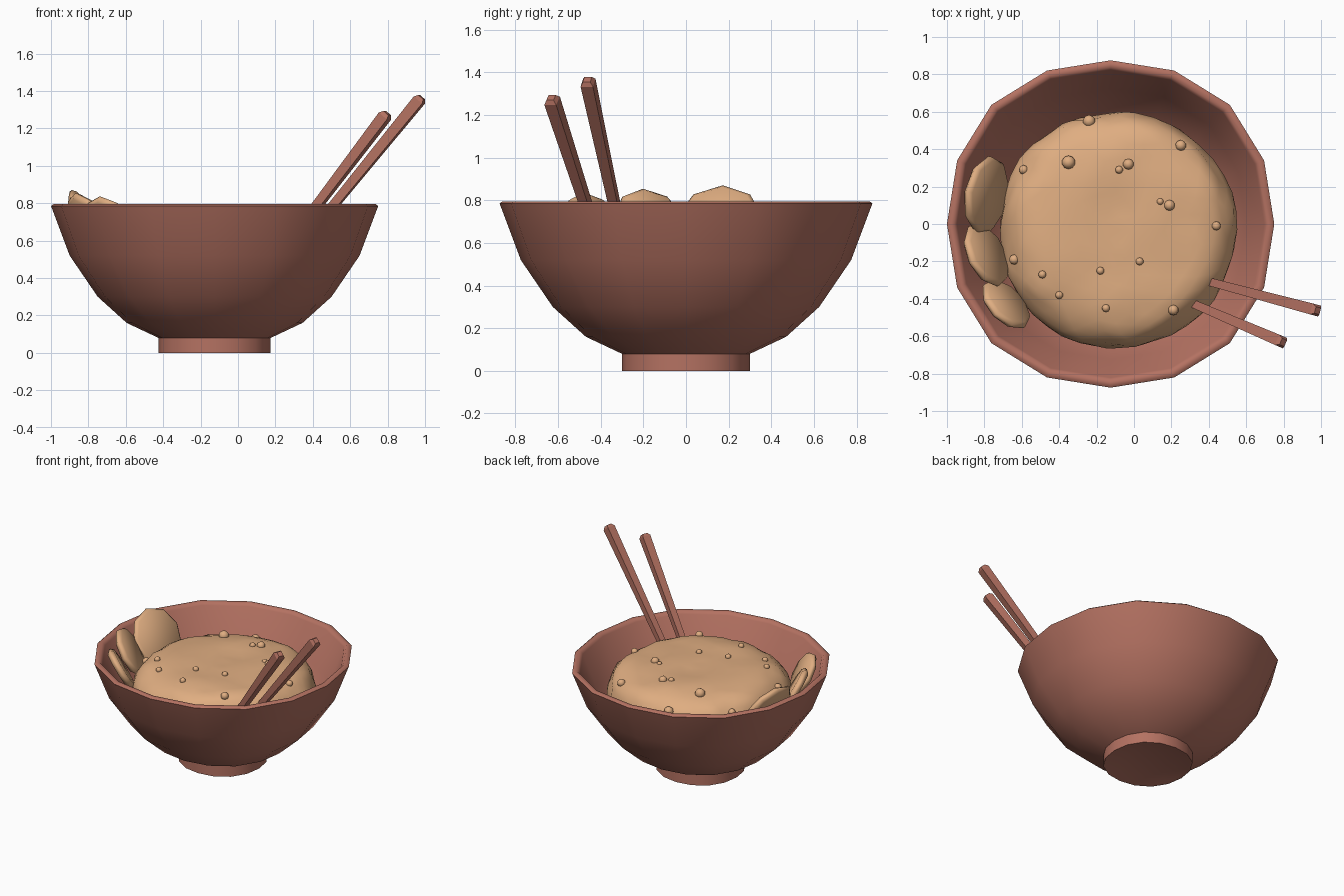
import bpy, bmesh, math
from mathutils import Vector, noise
from mathutils.bvhtree import BVHTree

if "Cube" in bpy.data.objects:
    bpy.data.objects.remove(bpy.data.objects["Cube"])

CX = -0.125  # bowl axis


def material(name, rgb):
    m = bpy.data.materials.new(name)
    m.diffuse_color = (*rgb, 1)
    m.use_nodes = True
    m.node_tree.nodes["Principled BSDF"].inputs["Base Color"].default_value = m.diffuse_color
    return m


CLAY = material("clay", (0.46, 0.168, 0.122))
FOOD = material("food", (0.74, 0.42, 0.22))


def finish(bm, name, mat, angle=40, loc=(0, 0, 0)):
    bmesh.ops.recalc_face_normals(bm, faces=bm.faces[:])
    me = bpy.data.meshes.new(name)
    bm.to_mesh(me)
    bm.free()
    me.materials.append(mat)
    me.shade_smooth()
    me.set_sharp_from_angle(angle=math.radians(angle))
    ob = bpy.data.objects.new(name, me)
    ob.location = loc
    bpy.context.collection.objects.link(ob)
    return ob


# bowl: one closed lathe profile, slightly squarish in plan
profile = [(0.20, 0.025), (0.28, 0.003), (0.30, 0.0), (0.30, 0.08), (0.47, 0.16),
           (0.625, 0.30), (0.775, 0.52), (0.868, 0.768), (0.875, 0.785), (0.862, 0.795),
           (0.838, 0.795), (0.822, 0.775), (0.725, 0.53), (0.58, 0.32), (0.43, 0.20), (0.25, 0.13)]
SIDES = 16
bm = bmesh.new()
rings = []
for r, z in profile:
    ring = []
    for i in range(SIDES):
        t = math.tau * i / SIDES
        k = r * (1 + 0.03 * math.sin(2 * t) ** 2)
        ring.append(bm.verts.new((k * math.cos(t), k * math.sin(t), z)))
    rings.append(ring)
for a, b in zip(rings, rings[1:]):
    for i in range(SIDES):
        j = (i + 1) % SIDES
        bm.faces.new((a[i], a[j], b[j], b[i]))
bm.faces.new(rings[0])
bm.faces.new(rings[-1])
finish(bm, "bowl", CLAY, 60, (CX, 0, 0))

# food mound: broad, flat-topped lumpy dome
bm = bmesh.new()
bmesh.ops.create_icosphere(bm, subdivisions=4, radius=1)
for v in bm.verts:
    d = v.co.copy()
    rho = min(1, math.hypot(d.x, d.y))
    h = math.sqrt(max(0, 1 - rho ** 6)) * (0.215 if d.z > 0 else 0.2)
    lump = noise.noise(d * 2.6 + Vector((3, 1, 7)))
    fine = noise.noise(d * 7)
    s = 0.635 * (1 + 0.03 * lump + 0.02 * fine)
    v.co = (-0.09 + d.x * s, -0.03 + d.y * s,
            0.545 + math.copysign(h, d.z) + 0.012 * lump + 0.01 * fine)
tree = BVHTree.FromBMesh(bm)
finish(bm, "food_mound", FOOD, 60)

# small round grains resting on the mound
grains = [(-0.24, 0.55, 0.033), (-0.35, 0.33, 0.036), (-0.59, 0.29, 0.025), (-0.03, 0.32, 0.029),
          (-0.08, 0.29, 0.021), (0.25, 0.42, 0.029), (0.14, 0.12, 0.018), (0.19, 0.10, 0.029),
          (0.44, -0.01, 0.024), (0.03, -0.20, 0.021), (-0.18, -0.25, 0.021), (-0.15, -0.45, 0.021),
          (0.21, -0.46, 0.028), (-0.40, -0.38, 0.021), (-0.49, -0.27, 0.021), (-0.64, -0.19, 0.027)]
for x, y, r in grains:
    hit = tree.ray_cast(Vector((x, y, 2)), Vector((0, 0, -1)))[0]
    z = hit.z if hit else 0.6
    bm = bmesh.new()
    bmesh.ops.create_icosphere(bm, subdivisions=2, radius=r)
    finish(bm, "grain", FOOD, 60, (x, y, min(z + r * 0.2, 0.76)))

# crisp slices leaning on the left wall: centre, radius, facing direction
for x, y, z, r, az in [(-0.79, 0.155, 0.685, 0.21, -10), (-0.79, -0.165, 0.695, 0.18, 26),
                       (-0.685, -0.43, 0.695, 0.16, 44)]:
    az, el = math.radians(az), math.radians(30)
    n = Vector((math.cos(az) * math.cos(el), math.sin(az) * math.cos(el), math.sin(el)))
    bm = bmesh.new()
    bmesh.ops.create_cone(bm, cap_ends=True, segments=9, radius1=r, radius2=r, depth=0.05)
    bmesh.ops.bevel(bm, geom=[e for e in bm.edges if abs(e.verts[0].co.z - e.verts[1].co.z) < 0.001],
                    offset=0.018, segments=1, affect='EDGES')
    bm.transform(n.to_track_quat('Z', 'Y').to_matrix().to_4x4())
    finish(bm, "crisp_slice", FOOD, 60, (x, y, z))


# chopsticks: tapered square bars with chamfered ends
def chopstick(name, top, through):
    top, through = Vector(top), Vector(through)
    d = (top - through).normalized()
    low = through - d * 0.42
    length = (top - low).length
    bm = bmesh.new()
    prev = None
    for t, w in [(0, 0.019), (length - 0.02, 0.030), (length, 0.018)]:
        ring = [bm.verts.new((sx * w, sy * w, t)) for sx, sy in ((-1, -1), (1, -1), (1, 1), (-1, 1))]
        if prev:
            for i in range(4):
                bm.faces.new((prev[i], prev[(i + 1) % 4], ring[(i + 1) % 4], ring[i]))
        else:
            bm.faces.new(ring)
        prev = ring
    bm.faces.new(prev)
    bm.transform(d.to_track_quat('Z', 'Y').to_matrix().to_4x4())
    finish(bm, name, CLAY, 20, low)


chopstick("chopstick_back", (0.982, -0.463, 1.367), (0.52, -0.34, 0.80))
chopstick("chopstick_front", (0.798, -0.633, 1.282), (0.432, -0.476, 0.80))
